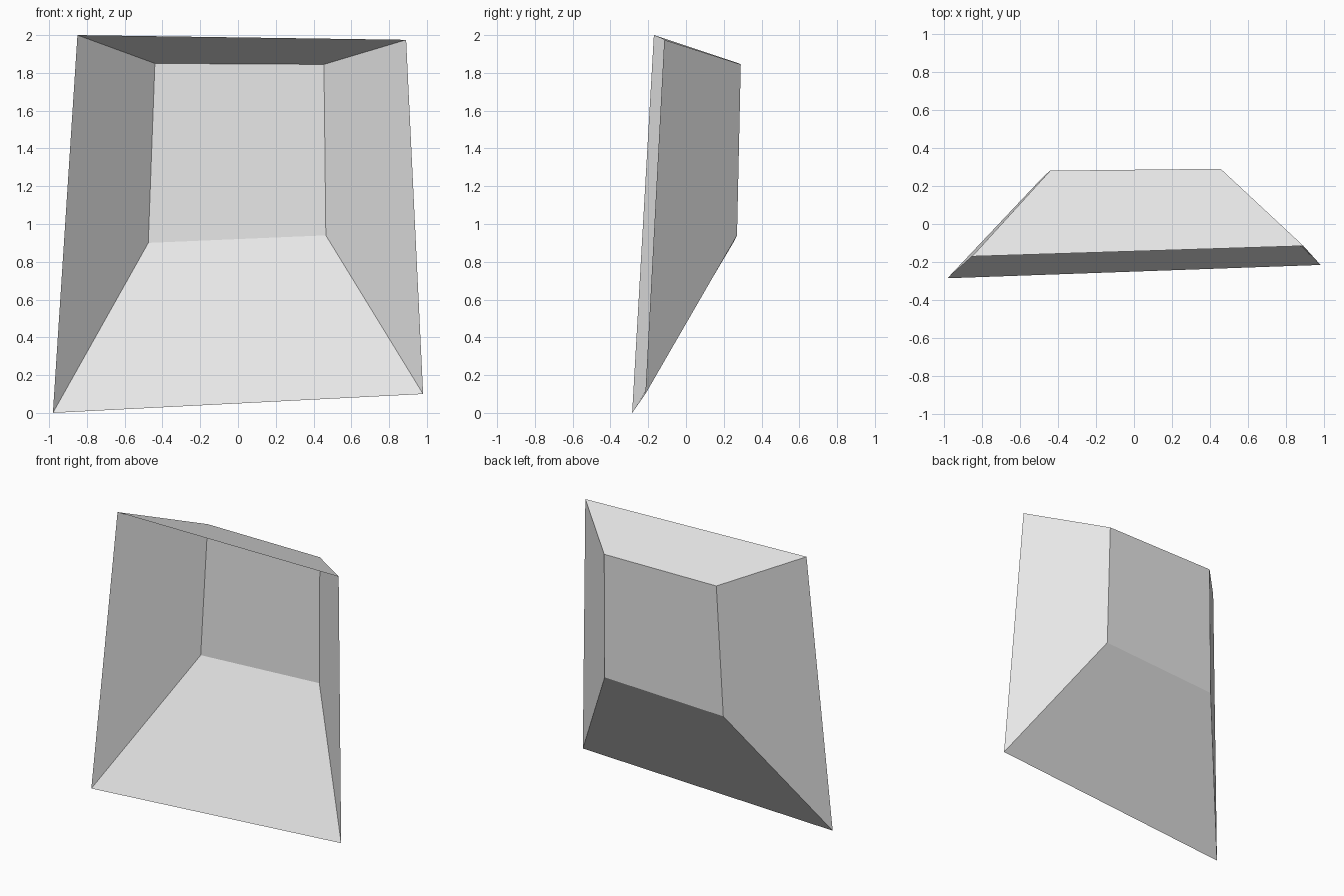
import bpy
import bmesh

cube = bpy.data.objects.get("Cube")
if cube:
    bpy.data.objects.remove(cube, do_unlink=True)

# One plain grey
grey = bpy.data.materials.new("light grey")
grey.use_nodes = True
colour = (0.8, 0.8, 0.8, 1.0)
grey.diffuse_color = colour
grey.node_tree.nodes["Principled BSDF"].inputs["Base Color"].default_value = colour

# Corner loops: open front rim and smaller back panel,
# each bottom right, bottom left, top left, top right
front_rim = [(-0.98, -0.285, 0.0), (0.98, -0.215, 0.10),
             (0.89, -0.115, 1.975), (-0.85, -0.17, 2.0)]
back_panel = [(-0.475, 0.25, 0.90), (0.465, 0.27, 0.94),
              (0.455, 0.29, 1.845), (-0.44, 0.28, 1.85)]

bm = bmesh.new()
front = [bm.verts.new(p) for p in front_rim]
back = [bm.verts.new(p) for p in back_panel]

# Back panel and four flaring walls, facing into the open front
bm.faces.new(back)
for i in range(4):
    j = (i + 1) % 4
    bm.faces.new((front[i], front[j], back[j], back[i]))

mesh = bpy.data.meshes.new("open_shell")
bm.to_mesh(mesh)
bm.free()
mesh.materials.append(grey)
shell = bpy.data.objects.new("open_shell", mesh)
bpy.context.collection.objects.link(shell)
